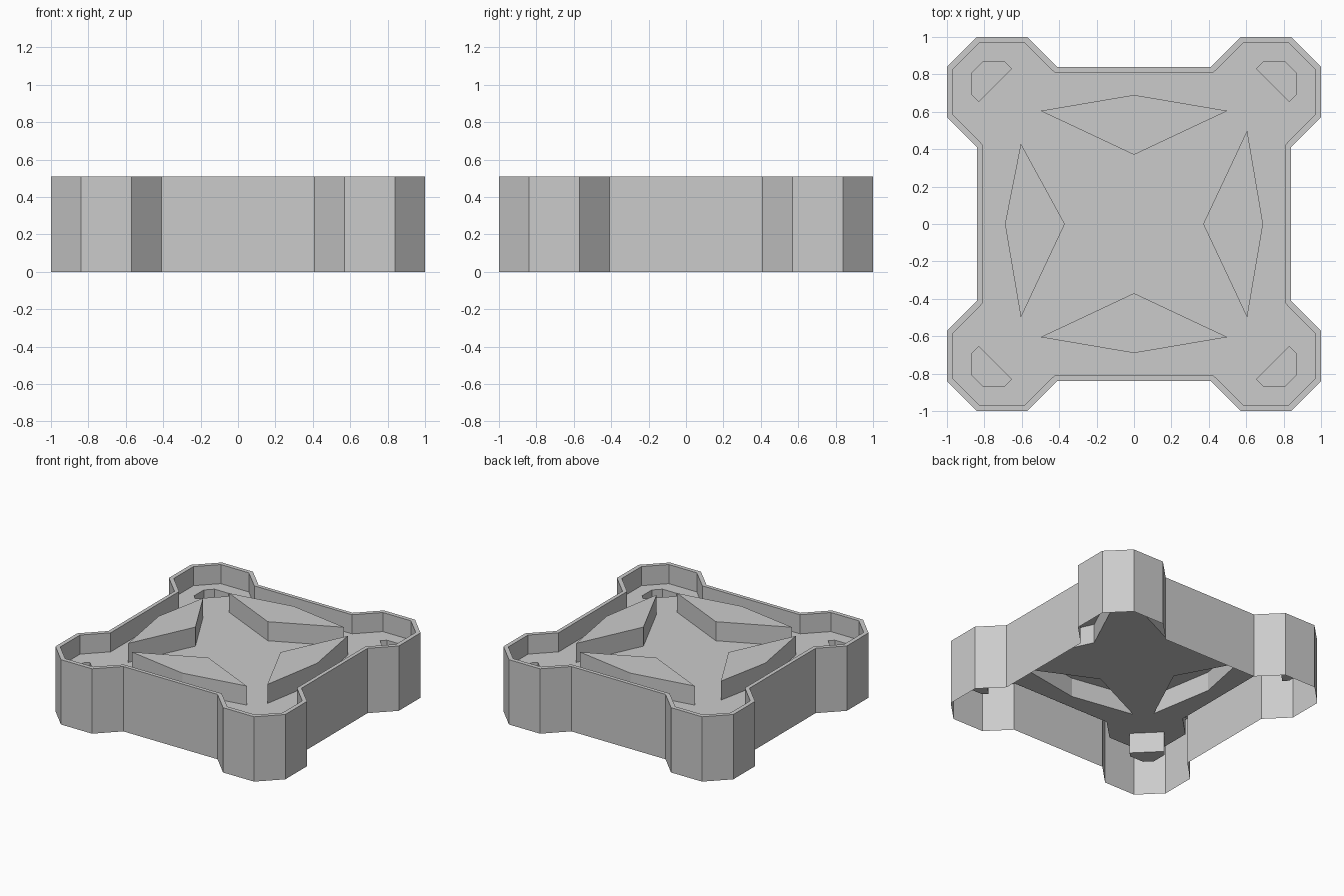
import bpy, bmesh

if "Cube" in bpy.data.objects:
    bpy.data.objects.remove(bpy.data.objects["Cube"])

TOP, FLOOR, DEEP = 0.51, 0.36, 0.20


def turn(points, k):
    """Rotate 2D points by k quarter turns."""
    for _ in range(k):
        points = [(-y, x) for x, y in points]
    return points


def corner_outline(wall, tower, a, b, c):
    """Closed square outline with a chamfered tower at each corner."""
    quarter = [(wall, a), (tower, b), (tower, c), (c, tower), (b, tower), (a, wall)]
    return [p for k in range(4) for p in turn(quarter, k)]


def make_object(name, bm):
    mesh = bpy.data.meshes.new(name)
    bm.to_mesh(mesh)
    bm.free()
    obj = bpy.data.objects.new(name, mesh)
    bpy.context.collection.objects.link(obj)
    return obj


def stack(name, levels, cap):
    """Join successive (outline, height) loops with quads, closing the last if cap."""
    bm = bmesh.new()
    rings = [[bm.verts.new((x, y, z)) for x, y in pts] for pts, z in levels]
    for lo, hi in zip(rings, rings[1:]):
        for i in range(len(lo)):
            j = (i + 1) % len(lo)
            bm.faces.new((lo[i], lo[j], hi[j], hi[i]))
    if cap:
        bm.faces.new(rings[-1])
    return make_object(name, bm)


outer = corner_outline(0.84, 1.0, 0.41, 0.57, 0.84)
inner = corner_outline(0.81, 0.967, 0.425, 0.583, 0.827)

# Outline of each raised pad; the left one is slightly shorter at its back end
pads = []
for k in range(4):
    end = -0.43 if k == 2 else -0.5
    pads.append(turn([(0.69, 0), (0.605, 0.5), (0.37, 0), (0.605, end)], k))

# Outline of each corner socket
socket = [(0.83, 0.655), (0.865, 0.69), (0.865, 0.81),
          (0.81, 0.865), (0.69, 0.865), (0.655, 0.83)]
sockets = [turn(socket, k) for k in range(4)]

# Outer wall with thin top rim and inner lip
stack("outer_wall", [(outer, 0), (outer, TOP), (inner, TOP), (inner, FLOOR)], False)

# Raised pads and sunken sockets, both hollow shells continuing the floor
for k in range(4):
    stack(f"raised_pad_{k + 1}", [(pads[k], FLOOR), (pads[k], TOP)], True)
    stack(f"corner_socket_{k + 1}", [(sockets[k], FLOOR), (sockets[k], DEEP)], True)

# Floor sheet with openings for pads and sockets
bm = bmesh.new()
for loop in [inner] + pads + sockets:
    vs = [bm.verts.new((x, y, FLOOR)) for x, y in loop]
    for i, v in enumerate(vs):
        bm.edges.new((v, vs[(i + 1) % len(vs)]))
bmesh.ops.triangle_fill(bm, use_beauty=True, use_dissolve=False,
                        edges=bm.edges[:], normal=(0, 0, 1))
for f in bm.faces:
    f.normal_update()
    if f.normal.z < 0:
        f.normal_flip()
make_object("floor", bm)
